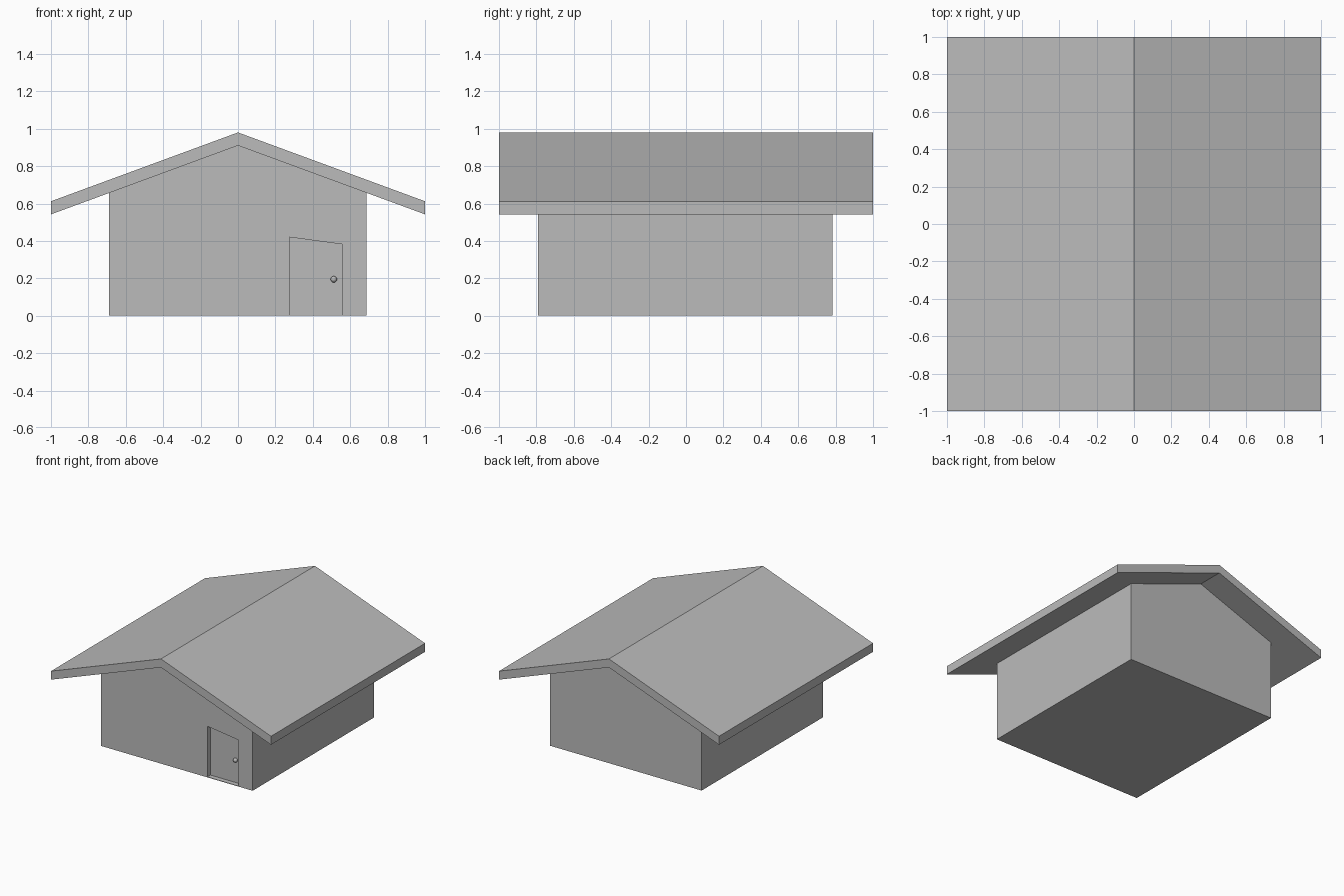
import bpy
import bmesh
from mathutils import Vector

cube = bpy.data.objects.get("Cube")
if cube:
    bpy.data.objects.remove(cube, do_unlink=True)

grey = bpy.data.materials.new("plain grey")
grey.use_nodes = True
grey.diffuse_color = (0.5, 0.5, 0.5, 1)
grey.node_tree.nodes["Principled BSDF"].inputs["Base Color"].default_value = (0.5, 0.5, 0.5, 1)


def add_object(name, bm):
    bmesh.ops.recalc_face_normals(bm, faces=bm.faces[:])
    mesh = bpy.data.meshes.new(name)
    bm.to_mesh(mesh)
    bm.free()
    mesh.materials.append(grey)
    obj = bpy.data.objects.new(name, mesh)
    bpy.context.collection.objects.link(obj)
    return obj


def prism(name, outline, front, back):
    """Extrude an (x, z) outline along y."""
    bm = bmesh.new()
    face = bm.faces.new([bm.verts.new((x, front, z)) for x, z in outline])
    new = bmesh.ops.extrude_face_region(bm, geom=[face])["geom"]
    verts = [v for v in new if isinstance(v, bmesh.types.BMVert)]
    bmesh.ops.translate(bm, verts=verts, vec=Vector((0, back - front, 0)))
    return add_object(name, bm)


# Overhanging gable roof
ridge, eave, thick = 0.98, 0.612, 0.07
prism("roof", [(-1, eave), (0, ridge), (1, eave),
               (1, eave - thick), (0, ridge - thick), (-1, eave - thick)], -1, 1)


def underside(x):
    return ridge - thick - abs(x) * (ridge - eave)


# Gabled walls, tucked slightly into the roof
left, right, front, back = 0.686, -0.69, -0.79, 0.783
tuck = 0.01
walls = prism("walls", [(right, 0), (left, 0), (left, underside(left) + tuck),
                        (0, underside(0) + tuck), (right, underside(right) + tuck)],
              front, back)

# Recessed door with a slanted top
door_depth = 0.04
cutter = prism("door_cutter", [(0.275, 0.004), (0.557, 0.004), (0.557, 0.382), (0.275, 0.42)],
               front - 0.1, front + door_depth)
cutter.hide_render = True
cut = walls.modifiers.new("door recess", 'BOOLEAN')
cut.operation = 'DIFFERENCE'
cut.solver = 'EXACT'
cut.object = cutter
bpy.context.view_layer.objects.active = walls
walls.select_set(True)
bpy.ops.object.modifier_apply(modifier=cut.name)
bpy.data.objects.remove(cutter, do_unlink=True)

# Round door knob
bm = bmesh.new()
bmesh.ops.create_uvsphere(bm, u_segments=24, v_segments=16, radius=0.017)
knob = add_object("door_knob", bm)
knob.location = (0.512, front + door_depth - 0.015, 0.195)
for poly in knob.data.polygons:
    poly.use_smooth = True
